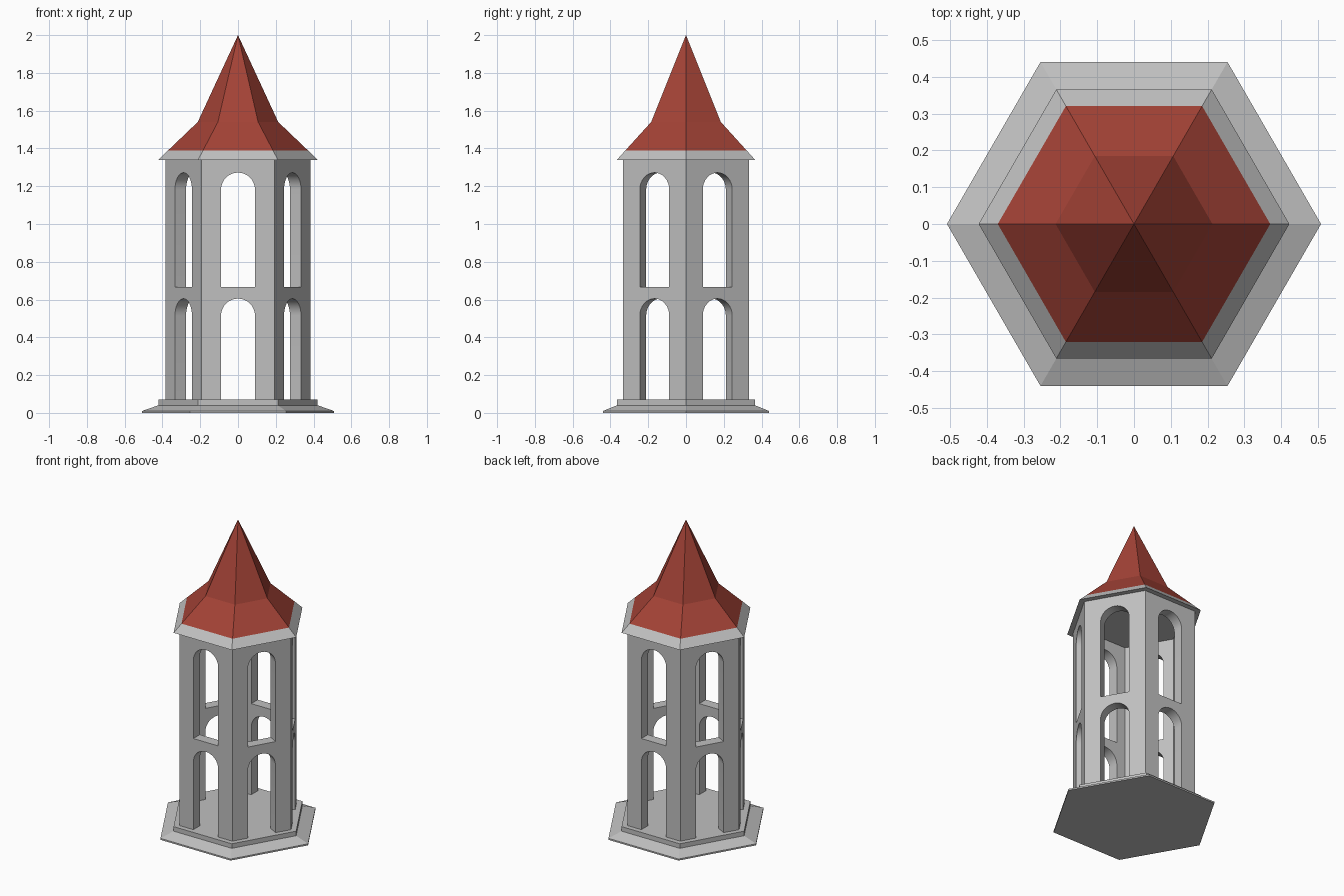
import bpy
import bmesh
from math import cos, sin, pi, radians
from mathutils import Matrix

default = bpy.data.objects.get("Cube")
if default:
    bpy.data.objects.remove(default)


def material(name, rgb):
    m = bpy.data.materials.new(name)
    m.use_nodes = True
    m.diffuse_color = (*rgb, 1)
    m.node_tree.nodes["Principled BSDF"].inputs["Base Color"].default_value = (*rgb, 1)
    return m


stone = material("grey stone", (0.53, 0.53, 0.53))
tile = material("red roof tile", (0.37, 0.055, 0.037))


def make_object(name, bm, *mats):
    bmesh.ops.recalc_face_normals(bm, faces=bm.faces)
    mesh = bpy.data.meshes.new(name)
    bm.to_mesh(mesh)
    bm.free()
    for m in mats:
        mesh.materials.append(m)
    ob = bpy.data.objects.new(name, mesh)
    bpy.context.collection.objects.link(ob)
    return ob


def hex_loft(name, profile, *mats, hollow=False):
    """Loft hexagons through (radius, height) points; hollow closes the profile on itself."""
    bm = bmesh.new()
    rings = []
    for r, z in profile:
        count = 6 if r > 0 else 1
        rings.append([bm.verts.new((r * cos(i * pi / 3), r * sin(i * pi / 3), z))
                      for i in range(count)])
    pairs = list(zip(rings, rings[1:]))
    if hollow:
        pairs.append((rings[-1], rings[0]))
    for a, b in pairs:
        for i in range(6):
            j = (i + 1) % 6
            if len(b) == 1:
                bm.faces.new((a[i], a[j], b[0]))
            else:
                bm.faces.new((a[i], a[j], b[j], b[i]))
    if not hollow:
        for ring in (rings[0], rings[-1]):
            if len(ring) > 1:
                bm.faces.new(ring)
    return make_object(name, bm, *mats)


# Stepped plinth
hex_loft("plinth", [(0.508, 0), (0.508, 0.01), (0.422, 0.04), (0.422, 0.07)], stone)

# Hollow tower walls
WALL, THICK = 0.385, 0.078
tower = hex_loft("tower_walls", [(WALL, 0.07), (WALL, 1.34),
                                 (WALL - THICK, 1.34), (WALL - THICK, 0.07)],
                 stone, hollow=True)


# Arched openings, cut through opposite walls in pairs
def arch_prism(bm, bottom, top, half=0.09, steps=16):
    spring = top - half
    outline = [(-half, bottom), (half, bottom)]
    outline += [(half * cos(pi * i / steps), spring + half * sin(pi * i / steps))
                for i in range(steps + 1)]
    face = bm.faces.new([bm.verts.new((x, -0.6, z)) for x, z in outline])
    out = bmesh.ops.extrude_face_region(bm, geom=[face])["geom"]
    bmesh.ops.translate(bm, vec=(0, 1.2, 0),
                        verts=[g for g in out if isinstance(g, bmesh.types.BMVert)])


for k in range(3):
    bm = bmesh.new()
    arch_prism(bm, 0.03, 0.605)
    arch_prism(bm, 0.667, 1.272)
    bmesh.ops.rotate(bm, verts=bm.verts, matrix=Matrix.Rotation(k * pi / 3, 3, "Z"))
    cutter = make_object("arch_cutter", bm, stone)
    cutter.hide_render = True
    mod = tower.modifiers.new("arches", "BOOLEAN")
    mod.operation = "DIFFERENCE"
    mod.solver = "EXACT"
    mod.object = cutter
    bpy.context.view_layer.objects.active = tower
    bpy.ops.object.modifier_apply(modifier=mod.name)
    bpy.data.objects.remove(cutter)

bpy.ops.object.select_all(action="DESELECT")
tower.select_set(True)
bpy.ops.object.shade_smooth_by_angle(angle=radians(30))

# Flared spire roof with a stone eave
EAVE_TOP = 1.39
roof = hex_loft("roof", [(0.422, 1.34), (0.37, EAVE_TOP), (0.213, 1.54), (0, 2.0)], stone, tile)
for p in roof.data.polygons:
    p.material_index = int(p.center.z > EAVE_TOP)
